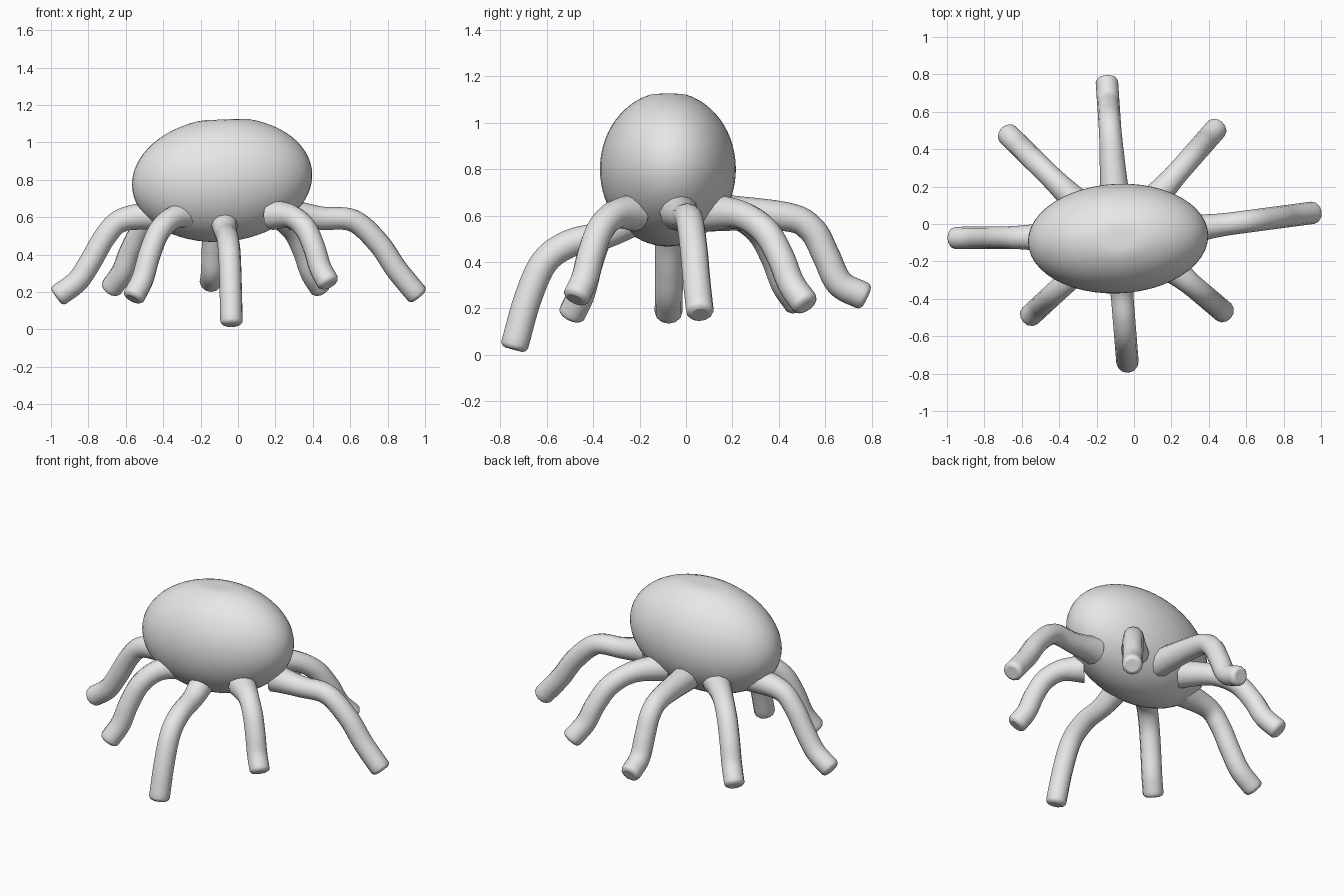
import bpy
import math
from mathutils import Vector

if "Cube" in bpy.data.objects:
    bpy.data.objects.remove(bpy.data.objects["Cube"], do_unlink=True)

grey = bpy.data.materials.new("clay grey")
grey.use_nodes = True
grey.diffuse_color = (0.8, 0.8, 0.8, 1)
grey.node_tree.nodes["Principled BSDF"].inputs["Base Color"].default_value = (0.8, 0.8, 0.8, 1)

LEG_RADIUS = 0.06
HIP_HEIGHT = 0.615


def smooth_path(points, steps=6):
    """Catmull-Rom curve through the points."""
    p = [2 * points[0] - points[1]] + points + [2 * points[-1] - points[-2]]
    path = []
    for a, b, c, d in zip(p, p[1:], p[2:], p[3:]):
        for i in range(steps):
            t = i / steps
            path.append(0.5 * (2 * b + (c - a) * t + (2 * a - 5 * b + 4 * c - d) * t ** 2
                               + (3 * b - a - 3 * c + d) * t ** 3))
    return path + [points[-1]]


def select_only(obj):
    bpy.ops.object.select_all(action='DESELECT')
    obj.select_set(True)
    bpy.context.view_layer.objects.active = obj


def finish(obj):
    obj.data.materials.append(grey)
    select_only(obj)
    bpy.ops.object.shade_smooth_by_angle(angle=math.radians(60))


def make_leg(name, hip, tip, bend):
    """Tube from hip to tip; bend gives (share of reach, share of drop)."""
    start, end = Vector((*hip, HIP_HEIGHT)), Vector(tip)
    points = [start]
    for reach, drop in bend:
        point = start.lerp(end, reach)
        point.z = HIP_HEIGHT + (end.z - HIP_HEIGHT) * drop
        points.append(point)
    path = smooth_path(points + [end])
    # flared where it leaves the body, then an even tube
    radii = [1 + 0.4 * max(0, 1 - i / 9) ** 2 for i in range(len(path))]
    # blunt rounded tip
    way = (path[-1] - path[-2]).normalized()
    for step, r in ((0.008, 0.95), (0.016, 0.84), (0.021, 0.65)):
        path.append(end + way * step)
        radii.append(r)
    curve = bpy.data.curves.new(name, 'CURVE')
    curve.dimensions = '3D'
    curve.bevel_depth = LEG_RADIUS
    curve.bevel_resolution = 4
    curve.use_fill_caps = True
    spline = curve.splines.new('POLY')
    spline.points.add(len(path) - 1)
    for pt, co, r in zip(spline.points, path, radii):
        pt.co = (*co, 1)
        pt.radius = r
    obj = bpy.data.objects.new(name, curve)
    bpy.context.collection.objects.link(obj)
    select_only(obj)
    bpy.ops.object.convert(target='MESH')
    finish(bpy.context.object)


# Egg-shaped body, slightly skewed and flattened on top
bpy.ops.mesh.primitive_uv_sphere_add(segments=48, ring_count=32, radius=1)
body = bpy.context.object
body.name = "body"
for v in body.data.vertices:
    x, y, z = v.co
    v.co = (-0.085 + 0.482 * x,
            -0.078 + 0.293 * y + 0.015 * x,
            min(0.80 + 0.332 * z + 0.025 * x, 1.122 + 0.02 * x))
finish(body)

# Straight legs each bend in their own way
make_leg("left_leg", (0.28, -0.03), (0.955, 0.06, 0.19),
         ((0.25, 0.05), (0.50, 0.08), (0.70, 0.365), (0.84, 0.69)))
make_leg("right_leg", (-0.42, -0.07), (-0.955, -0.075, 0.185),
         ((0.37, 0.07), (0.54, 0.27), (0.69, 0.59), (0.82, 0.83)))
make_leg("front_leg", (-0.08, -0.18), (-0.035, -0.738, 0.043),
         ((0.30, 0.165), (0.57, 0.235), (0.77, 0.375), (0.90, 0.655)))
make_leg("back_leg", (-0.10, 0.10), (-0.145, 0.76, 0.255),
         ((0.50, 0.055), (0.67, 0.21), (0.76, 0.51), (0.85, 0.85)))

# Diagonal legs share one bend
diagonal_bend = ((0.34, 0.035), (0.59, 0.21), (0.75, 0.50), (0.86, 0.79))
for name, hip, tip in (
        ("front_right_leg", (-0.23, -0.19), (-0.555, -0.49, 0.18)),
        ("front_left_leg", (0.19, -0.225), (0.48, -0.47, 0.255)),
        ("back_left_leg", (0.08, 0.10), (0.44, 0.51, 0.225)),
        ("back_right_leg", (-0.27, 0.08), (-0.675, 0.48, 0.225))):
    make_leg(name, hip, tip, diagonal_bend)
